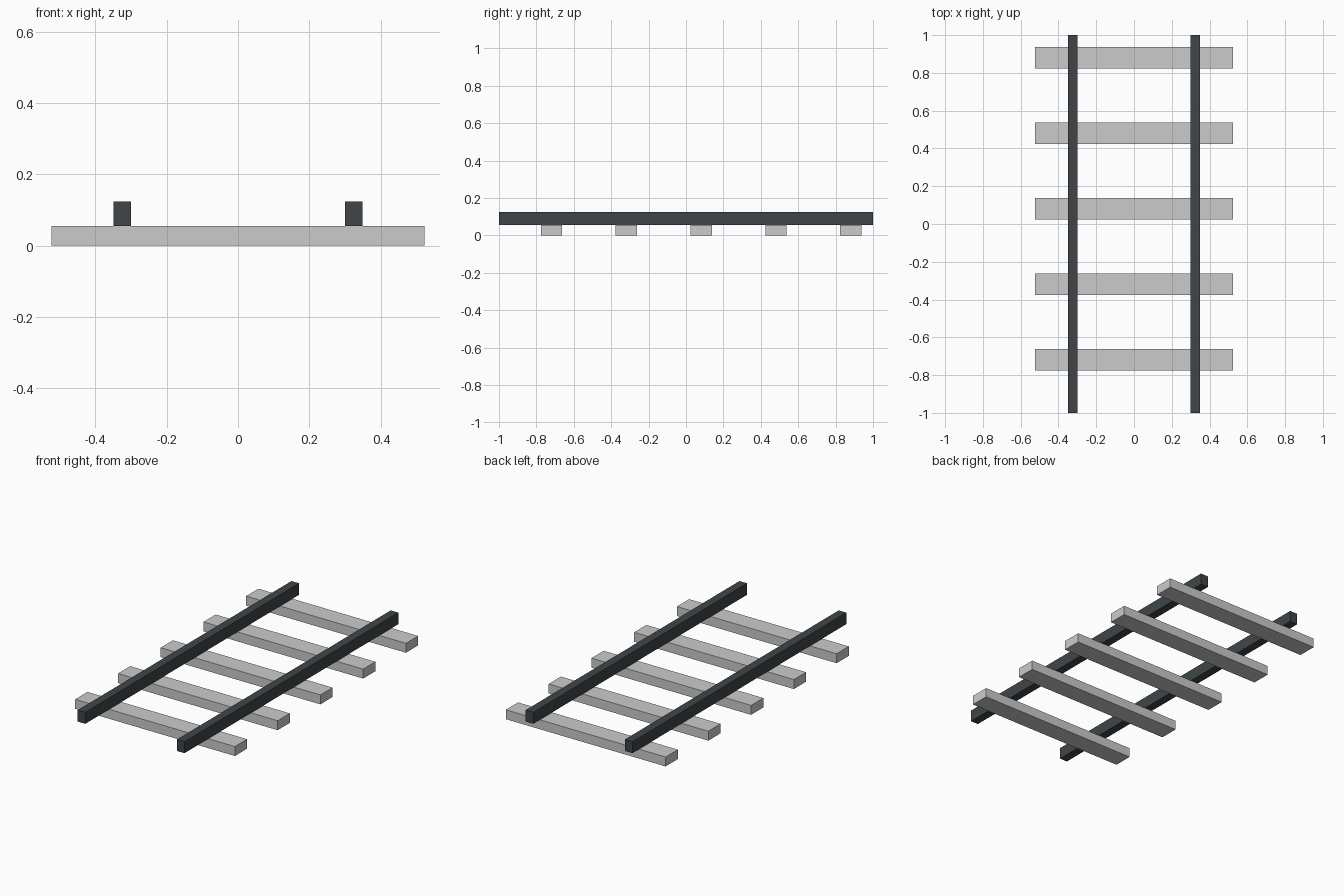
import bpy

if "Cube" in bpy.data.objects:
    bpy.data.objects.remove(bpy.data.objects["Cube"])

RAIL_LENGTH, RAIL_WIDTH, RAIL_HEIGHT, RAIL_X = 2.0, 0.05, 0.068, 0.325
TIE_LENGTH, TIE_WIDTH, TIE_HEIGHT = 1.046, 0.114, 0.056
TIE_SPACING, TIE_OFFSET = 0.4, 0.081

steel = bpy.data.materials.new("dark_steel")
steel.diffuse_color = (0.05, 0.06, 0.065, 1)
steel.use_nodes = True
steel.node_tree.nodes["Principled BSDF"].inputs["Base Color"].default_value = steel.diffuse_color


def box(name, size, location, material=None):
    bpy.ops.mesh.primitive_cube_add(size=1, location=location)
    obj = bpy.context.object
    obj.name = name
    obj.scale = size
    bpy.ops.object.transform_apply(location=False, rotation=False, scale=True)
    if material:
        obj.data.materials.append(material)
    return obj


# Cross ties, shifted slightly towards the back
for i in range(5):
    box(f"cross_tie_{i + 1}", (TIE_LENGTH, TIE_WIDTH, TIE_HEIGHT),
        (0, TIE_OFFSET + (i - 2) * TIE_SPACING, TIE_HEIGHT / 2))

# Rails resting on the ties
for side, sign in (("left", -1), ("right", 1)):
    box(f"{side}_rail", (RAIL_WIDTH, RAIL_LENGTH, RAIL_HEIGHT),
        (sign * RAIL_X, 0, TIE_HEIGHT + RAIL_HEIGHT / 2), steel)
